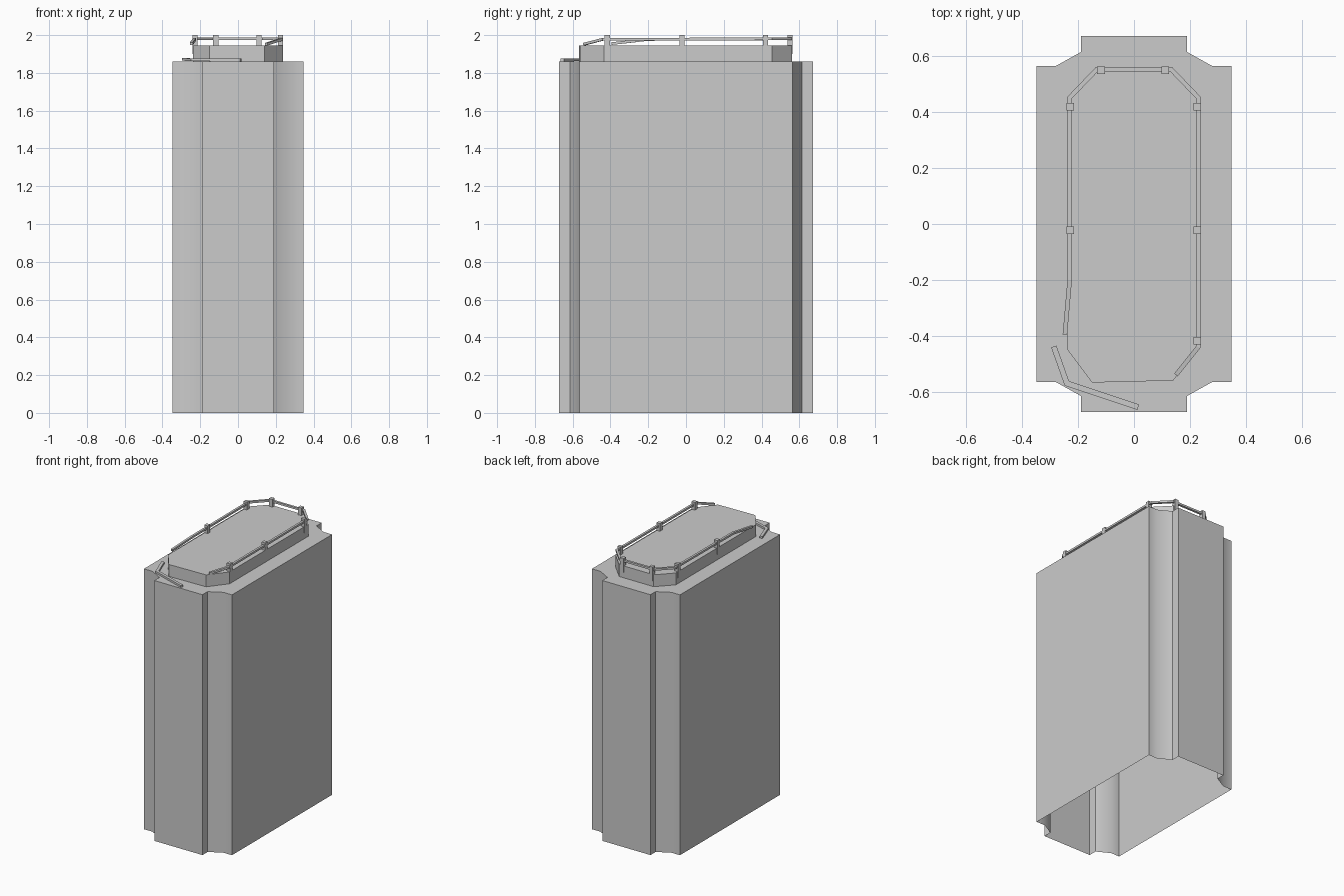
import bpy, bmesh, math
from mathutils import Vector

if "Cube" in bpy.data.objects:
    bpy.data.objects.remove(bpy.data.objects["Cube"])


def make_object(name, bm):
    bmesh.ops.recalc_face_normals(bm, faces=bm.faces)
    mesh = bpy.data.meshes.new(name)
    bm.to_mesh(mesh)
    bm.free()
    ob = bpy.data.objects.new(name, mesh)
    bpy.context.collection.objects.link(ob)
    return ob


def open_prism(name, outline, z0, z1):
    """Walls plus top cap, left open underneath."""
    bm = bmesh.new()
    low = [bm.verts.new((x, y, z0)) for x, y in outline]
    high = [bm.verts.new((x, y, z1)) for x, y in outline]
    n = len(outline)
    for i in range(n):
        j = (i + 1) % n
        bm.faces.new((low[i], low[j], high[j], high[i]))
    cap = bm.faces.new(high)
    bmesh.ops.triangulate(bm, faces=[cap])
    ob = make_object(name, bm)
    # the shell is open, so make sure it faces outward
    top = max(ob.data.polygons, key=lambda p: p.center.z)
    if top.normal.z < 0:
        ob.data.flip_normals()
    return ob


def rail(name, path, width=0.016, height=0.014):
    """Square bar with mitred corners along a path."""
    bm = bmesh.new()
    pts = [Vector(p) for p in path]
    rings = []
    for i, p in enumerate(pts):
        dirs = []
        if i > 0:
            dirs.append((p - pts[i - 1]).to_2d().normalized())
        if i < len(pts) - 1:
            dirs.append((pts[i + 1] - p).to_2d().normalized())
        t = sum(dirs, Vector((0, 0))).normalized()
        w = width / 2 / t.dot(dirs[0])
        side = Vector((-t.y, t.x, 0)) * w
        up = Vector((0, 0, height / 2))
        rings.append([bm.verts.new(p + side * a + up * b)
                      for a, b in ((-1, -1), (1, -1), (1, 1), (-1, 1))])
    for a, b in zip(rings, rings[1:]):
        for k in range(4):
            m = (k + 1) % 4
            bm.faces.new((a[k], a[m], b[m], b[k]))
    bm.faces.new(rings[0])
    bm.faces.new(rings[-1])
    return make_object(name, bm)


# Tower body: one corner notch mirrored into four
quarter = [(0.348, 0.565), (0.28, 0.565), (0.19, 0.615), (0.19, 0.673)]
half = quarter + [(-x, y) for x, y in reversed(quarter)]
outline = half + [(x, -y) for x, y in reversed(half)]
body = open_prism("tower_body", outline, 0, 1.86)
bpy.context.view_layer.objects.active = body
body.select_set(True)
bpy.ops.object.shade_smooth_by_angle(angle=math.radians(35))
body.select_set(False)

# Raised roof platform
open_prism("roof_platform", [
    (0.238, 0.455), (0.137, 0.56), (-0.137, 0.56), (-0.238, 0.455),
    (-0.238, -0.45), (-0.15, -0.567), (0.14, -0.56), (0.238, -0.435)],
    1.855, 1.945)

# Railing posts
posts = [(-0.118, 0.55), (0.112, 0.55), (-0.228, 0.42), (0.226, 0.42),
         (-0.228, -0.022), (0.226, -0.022), (0.226, -0.417)]
for i, (x, y) in enumerate(posts):
    bpy.ops.mesh.primitive_cube_add(size=1, location=(x, y, 1.95))
    post = bpy.context.object
    post.name = f"railing_post_{i + 1}"
    post.scale = (0.027, 0.027, 0.1)

# Standing rail, with bent broken ends at the front
rail("roof_railing", [
    (0.15, -0.54, 1.952), (0.23, -0.44, 1.978), (0.23, 0.452, 1.98),
    (0.134, 0.552, 1.98), (-0.134, 0.552, 1.98), (-0.23, 0.452, 1.98),
    (-0.23, -0.2, 1.977), (-0.247, -0.395, 1.955)])

# Fallen rail lying on the lower roof
rail("fallen_rail", [(-0.287, -0.438, 1.872), (-0.24, -0.57, 1.869),
                     (0.015, -0.655, 1.868)], 0.02, 0.014)
